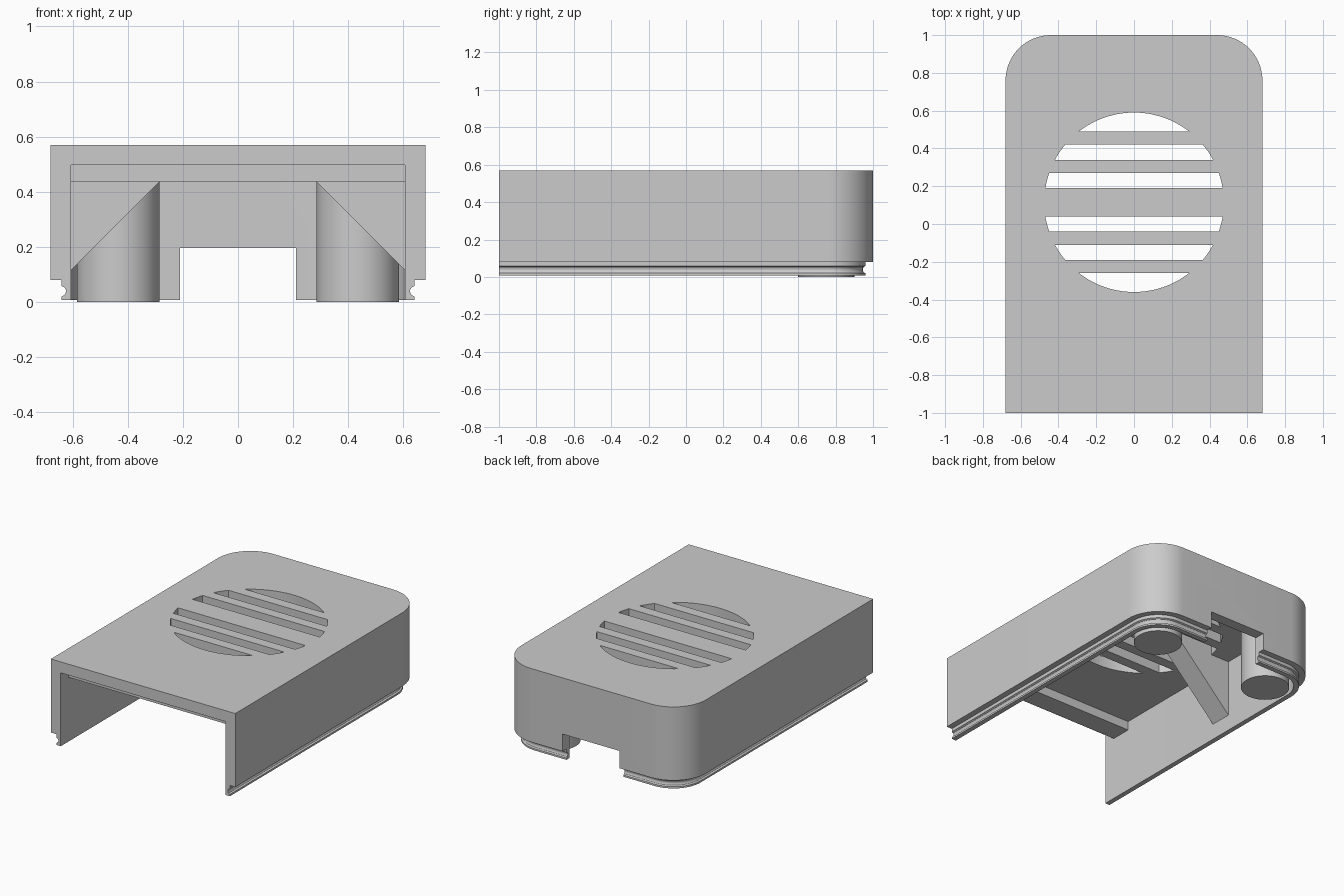
import bpy, bmesh, math
from mathutils import Vector

if "Cube" in bpy.data.objects:
    bpy.data.objects.remove(bpy.data.objects["Cube"], do_unlink=True)

grey = bpy.data.materials.new("light_grey")
grey.use_nodes = True
colour = (0.6, 0.6, 0.6, 1)
grey.diffuse_color = colour
grey.node_tree.nodes["Principled BSDF"].inputs["Base Color"].default_value = colour


def loft(name, rings):
    """Closed solid through a stack of equal-length rings."""
    bm = bmesh.new()
    loops = [[bm.verts.new(p) for p in ring] for ring in rings]
    n = len(loops[0])
    for a, b in zip(loops, loops[1:]):
        for i in range(n):
            j = (i + 1) % n
            bm.faces.new((a[i], a[j], b[j], b[i]))
    bm.faces.new(loops[0][::-1])
    bm.faces.new(loops[-1])
    bmesh.ops.remove_doubles(bm, verts=bm.verts, dist=1e-5)
    bmesh.ops.recalc_face_normals(bm, faces=bm.faces)
    mesh = bpy.data.meshes.new(name)
    bm.to_mesh(mesh)
    bm.free()
    mesh.materials.append(grey)
    obj = bpy.data.objects.new(name, mesh)
    bpy.context.collection.objects.link(obj)
    return obj


def prism(name, outline, direction):
    d = Vector(direction)
    return loft(name, [outline, [Vector(p) + d for p in outline]])


def box(name, x0, x1, y0, y1, z0, z1):
    base = [(x0, y0, z0), (x1, y0, z0), (x1, y1, z0), (x0, y1, z0)]
    return prism(name, base, (0, 0, z1 - z0))


def plan(inset, z, front=-1.0, steps=16):
    """Plan outline: square front, rounded back corners."""
    half, r = 0.68 - inset, 0.24 - inset
    right = [(half, front)]
    for i in range(steps + 1):
        a = math.pi / 2 * i / steps
        right.append((0.44 + r * math.cos(a), 0.76 + r * math.sin(a)))
    left = [(-x, y) for x, y in reversed(right)]
    return [(x, y, z) for x, y in right + left]


def cut(target, cutter):
    mod = target.modifiers.new("cut", "BOOLEAN")
    mod.operation, mod.solver, mod.object = "DIFFERENCE", "EXACT", cutter
    bpy.context.view_layer.update()
    evaluated = target.evaluated_get(bpy.context.evaluated_depsgraph_get())
    mesh = bpy.data.meshes.new_from_object(evaluated)
    target.modifiers.clear()
    target.data = mesh
    bpy.data.objects.remove(cutter, do_unlink=True)


# Housing with a grooved lip around its lower edge
profile = [(0.04, 0.008), (0.04, 0.02), (0.05, 0.025), (0.055, 0.034),
           (0.055, 0.044), (0.05, 0.053), (0.04, 0.058), (0.04, 0.08),
           (0, 0.08), (0, 0.57)]
housing = loft("housing", [plan(o, z) for o, z in profile])
cut(housing, loft("cavity", [plan(0.073, z, front=-1.2) for z in (-0.1, 0.497)]))
cut(housing, box("back_notch", -0.21, 0.21, 0.85, 1.1, -0.1, 0.195))

# Round grille of straight slots in the roof
centre, radius = 0.115, 0.475
for low, high in [(0.075, 0.155), (0.225, 0.305), (0.375, radius)]:
    for side in (-1, 1):
        a0, a1 = math.asin(low / radius), math.asin(high / radius)
        arc = [a0 + (a1 - a0) * i / 10 for i in range(11)]
        half = [(radius * math.cos(a), centre + side * radius * math.sin(a)) for a in arc]
        outline = half + [(-x, y) for x, y in reversed(half)]
        cut(housing, prism("slot", [(x, y, 0.45) for x, y in outline], (0, 0, 0.2)))

# Cross rib under the roof, near the open front
rib = box("front_rib", -0.64, 0.64, -0.92, -0.78, 0.437, 0.53)

# Screw posts in the back corners and sloped braces on the side walls
parts = [housing, rib]
for side, label in ((1, "left"), (-1, "right")):
    circle = [2 * math.pi * i / 48 for i in range(48)]
    ring = [(side * 0.435 + 0.15 * math.cos(a), 0.75 + 0.15 * math.sin(a), 0) for a in circle]
    parts.append(prism(label + "_post", ring, (0, 0, 0.53)))
    triangle = [(side * x, 0.04, z) for x, z in ((0.64, 0.082), (0.64, 0.53), (0.192, 0.53))]
    parts.append(prism(label + "_brace", triangle, (0, 0.15, 0)))

# Smooth the curved walls, keep the edges sharp
bpy.ops.object.select_all(action="DESELECT")
for obj in parts:
    obj.select_set(True)
bpy.context.view_layer.objects.active = housing
bpy.ops.object.shade_smooth_by_angle(angle=math.radians(30))
